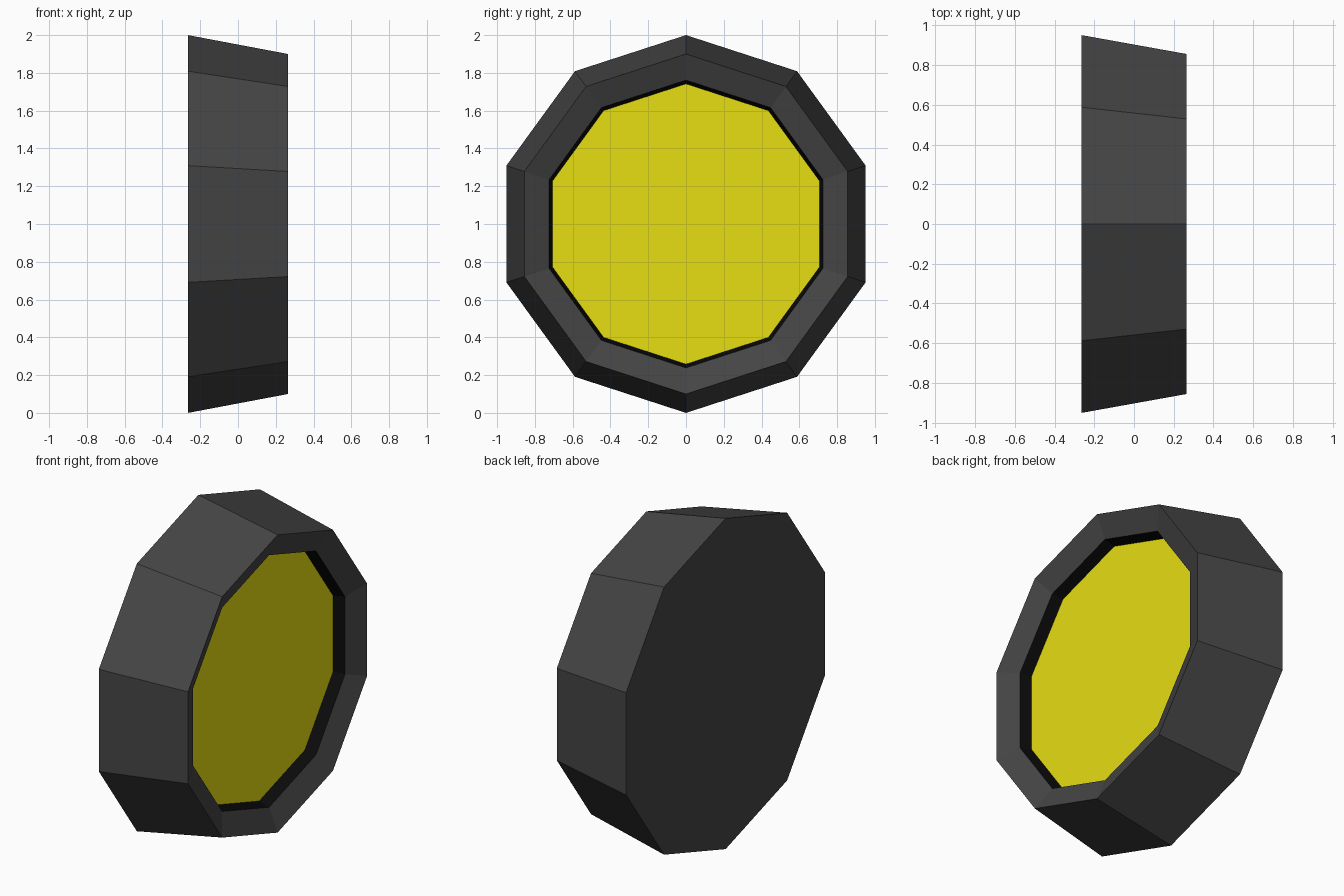
import bpy, bmesh, math

if "Cube" in bpy.data.objects:
    bpy.data.objects.remove(bpy.data.objects["Cube"])

SIDES = 10


def material(name, color):
    m = bpy.data.materials.new(name)
    m.diffuse_color = (*color, 1)
    m.use_nodes = True
    m.node_tree.nodes["Principled BSDF"].inputs["Base Color"].default_value = m.diffuse_color
    return m


grey = material("dark_grey", (0.06, 0.06, 0.06))
black = material("black", (0.003, 0.003, 0.003))
yellow = material("yellow", (0.8, 0.73, 0.006))


def lathe(name, profile, mat, cap_start=False, cap_end=False):
    """Ten-sided turned part along x; profile is (x, radius) from back to front."""
    bm = bmesh.new()
    rings = []
    for x, r in profile:
        rings.append([bm.verts.new((x, r * math.sin(a), 1 + r * math.cos(a)))
                      for a in (2 * math.pi * i / SIDES for i in range(SIDES))])
    for a, b in zip(rings, rings[1:]):
        for i in range(SIDES):
            j = (i + 1) % SIDES
            bm.faces.new((a[i], b[i], b[j], a[j]))
    if cap_start:
        bm.faces.new(rings[0])
    if cap_end:
        bm.faces.new(rings[-1][::-1])
    bm.normal_update()
    me = bpy.data.meshes.new(name)
    bm.to_mesh(me)
    bm.free()
    me.materials.append(mat)
    ob = bpy.data.objects.new(name, me)
    bpy.context.collection.objects.link(ob)
    return ob


# Tapered housing with closed back and rim sloping inward
lathe("housing", [(-0.265, 1.0), (0.265, 0.9), (0.208, 0.762)], grey, cap_start=True)
# Black wall inside the rim
lathe("inner_wall", [(0.208, 0.762), (0.142, 0.742)], black)
# Yellow recessed lens
lens = lathe("lens", [(0.142, 0.742)], yellow, cap_end=True)

# Make the lens face forward (+x)
for ob in (lens,):
    if ob.data.polygons[0].normal.x < 0:
        ob.data.flip_normals()
# Make the outward direction of the housing and wall consistent
for name, outward in (("housing", 1), ("inner_wall", -1)):
    me = bpy.data.objects[name].data
    p = me.polygons[0]
    radial = p.normal.y * p.center.y + p.normal.z * (p.center.z - 1)
    if radial * outward < 0:
        me.flip_normals()
    # back cap faces -x
    if name == "housing":
        bm = bmesh.new()
        bm.from_mesh(me)
        bm.normal_update()
        for f in bm.faces:
            if len(f.verts) == SIDES and f.normal.x > 0:
                f.normal_flip()
        bm.to_mesh(me)
        bm.free()
